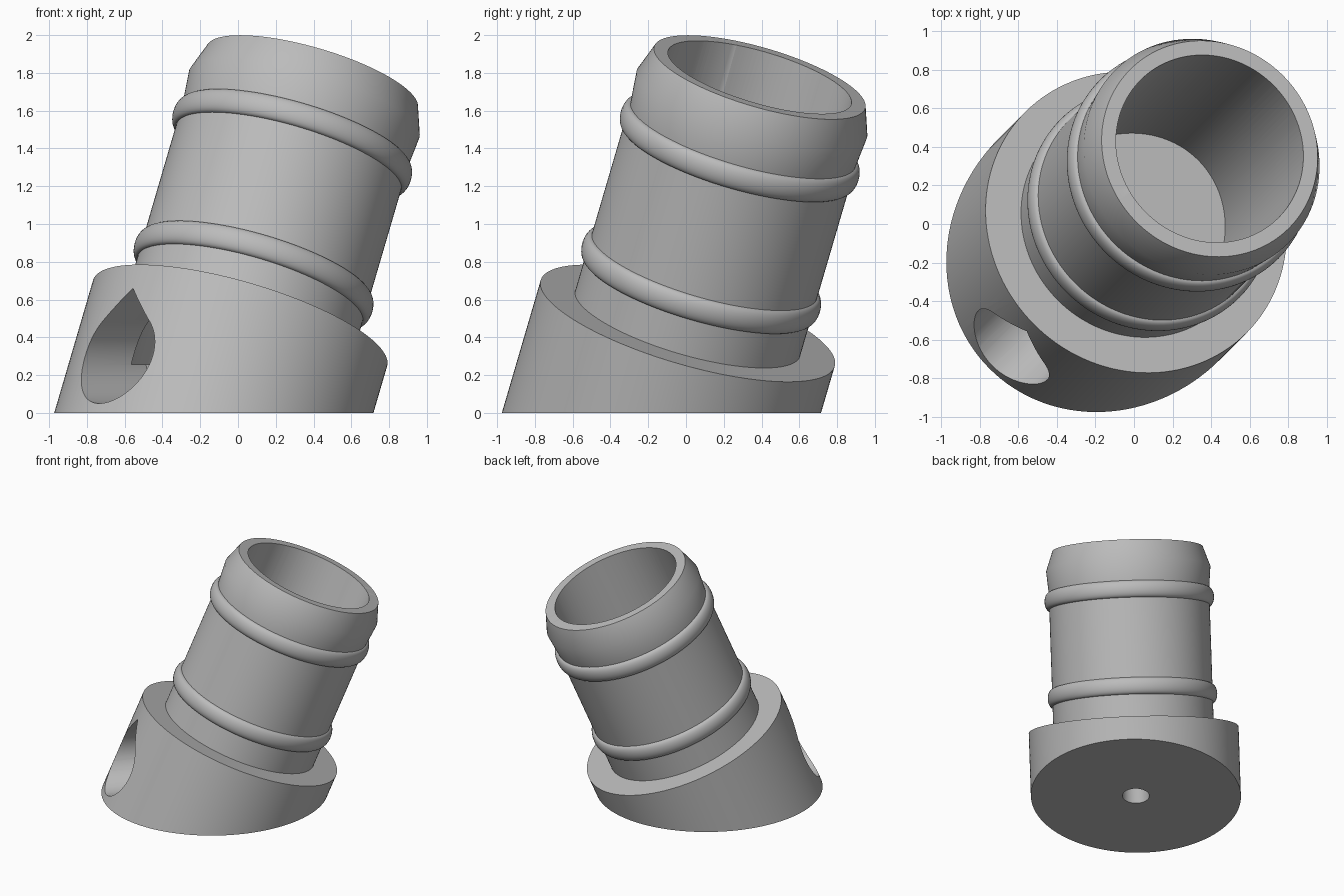
import bpy, bmesh
from math import sin, cos, pi, radians, sqrt
from mathutils import Vector, Matrix

cube = bpy.data.objects.get("Cube")
if cube:
    bpy.data.objects.remove(cube, do_unlink=True)

# Tilted axis of the fitting: leans equally towards +x and +y
TILT = radians(22.5)
BASE = Vector((-0.128, -0.13, 0))
LEAN = Vector((1, 1, 0)).normalized()
SIDE = Vector((1, -1, 0)).normalized()
UP = Vector((0, 0, 1))
AXIS = LEAN * sin(TILT) + UP * cos(TILT)
TO_AXIS = Matrix.Translation(BASE) @ AXIS.to_track_quat('Z', 'Y').to_matrix().to_4x4()

grey = bpy.data.materials.new("light_grey")
grey.use_nodes = True
colour = (0.5, 0.5, 0.5, 1)
grey.diffuse_color = colour
grey.node_tree.nodes["Principled BSDF"].inputs["Base Color"].default_value = colour


def make_object(name, bm):
    bmesh.ops.recalc_face_normals(bm, faces=bm.faces)
    mesh = bpy.data.meshes.new(name)
    bm.to_mesh(mesh)
    bm.free()
    mesh.materials.append(grey)
    obj = bpy.data.objects.new(name, mesh)
    bpy.context.collection.objects.link(obj)
    return obj


def lathe(name, profile, floor=None, steps=128):
    """Revolve (radius, distance) points about the tilted axis, cut level at floor."""
    bm = bmesh.new()
    verts = [bm.verts.new((r, 0, s)) for r, s in profile]
    edges = [bm.edges.new(pair) for pair in zip(verts, verts[1:])]
    bmesh.ops.spin(bm, geom=verts + edges, cent=(0, 0, 0), axis=(0, 0, 1),
                   angle=2 * pi, steps=steps)
    bmesh.ops.remove_doubles(bm, verts=bm.verts, dist=1e-5)
    bm.transform(TO_AXIS)
    if floor is not None:
        cut = bmesh.ops.bisect_plane(bm, geom=bm.verts[:] + bm.edges[:] + bm.faces[:],
                                     plane_co=(0, 0, floor), plane_no=UP, clear_inner=True)
        rim = [e for e in cut["geom_cut"] if isinstance(e, bmesh.types.BMEdge)]
        bmesh.ops.edgenet_fill(bm, edges=rim)
    return make_object(name, bm)


def bead(centre, radius, half=0.066, bulge=0.035, n=12):
    """Rounded ring on the tube wall."""
    return [(radius + bulge * sin(pi * i / n), centre - half * cos(pi * i / n))
            for i in range(n + 1)]


# Collar, tube, two beads and flared, tapered lip as one turned body
TUBE = 0.62
outline = [(0, -0.6), (0.811, -0.6), (0.811, 0.514), (TUBE, 0.514)]
outline += bead(0.777, TUBE) + bead(1.532, TUBE)
outline += [(0.635, 1.77), (0.582, 1.923), (0, 1.923)]
body = lathe("hose_fitting", outline, floor=0)

# Wide bore with a level floor, and small drain through the base
bore = lathe("bore_cutter", [(0, -0.4), (0.505, -0.4), (0.505, 2.1), (0, 2.1)], floor=0.255)
drain = lathe("drain_cutter", [(0, -0.3), (0.104, -0.3), (0.104, 0.4), (0, 0.4)], steps=48)

# Level teardrop port in the collar, opening into the bore
R, HEIGHT, N = 0.253, 0.303, 48
start = LEAN * -1.3
bm = bmesh.new()
angles = [radians(135 + 270 * i / N) for i in range(N + 1)]
ring = [start + SIDE * (R * cos(a)) + UP * (HEIGHT + R * sin(a)) for a in angles]
ring.append(start + UP * (HEIGHT + R * sqrt(2)))
face = bm.faces.new([bm.verts.new(p) for p in ring])
ext = bmesh.ops.extrude_face_region(bm, geom=[face], use_keep_orig=True)
bmesh.ops.translate(bm, vec=LEAN * 0.86,
                    verts=[v for v in ext["geom"] if isinstance(v, bmesh.types.BMVert)])
port = make_object("port_cutter", bm)

# Cut the openings, then drop the cutters
bpy.ops.object.select_all(action='DESELECT')
bpy.context.view_layer.objects.active = body
body.select_set(True)
for cutter in (bore, drain, port):
    cutter.hide_render = True
    mod = body.modifiers.new(cutter.name, 'BOOLEAN')
    mod.operation = 'DIFFERENCE'
    mod.solver = 'EXACT'
    mod.object = cutter
    bpy.ops.object.modifier_apply(modifier=mod.name)
    bpy.data.objects.remove(cutter, do_unlink=True)

bpy.ops.object.shade_smooth_by_angle(angle=radians(30))
